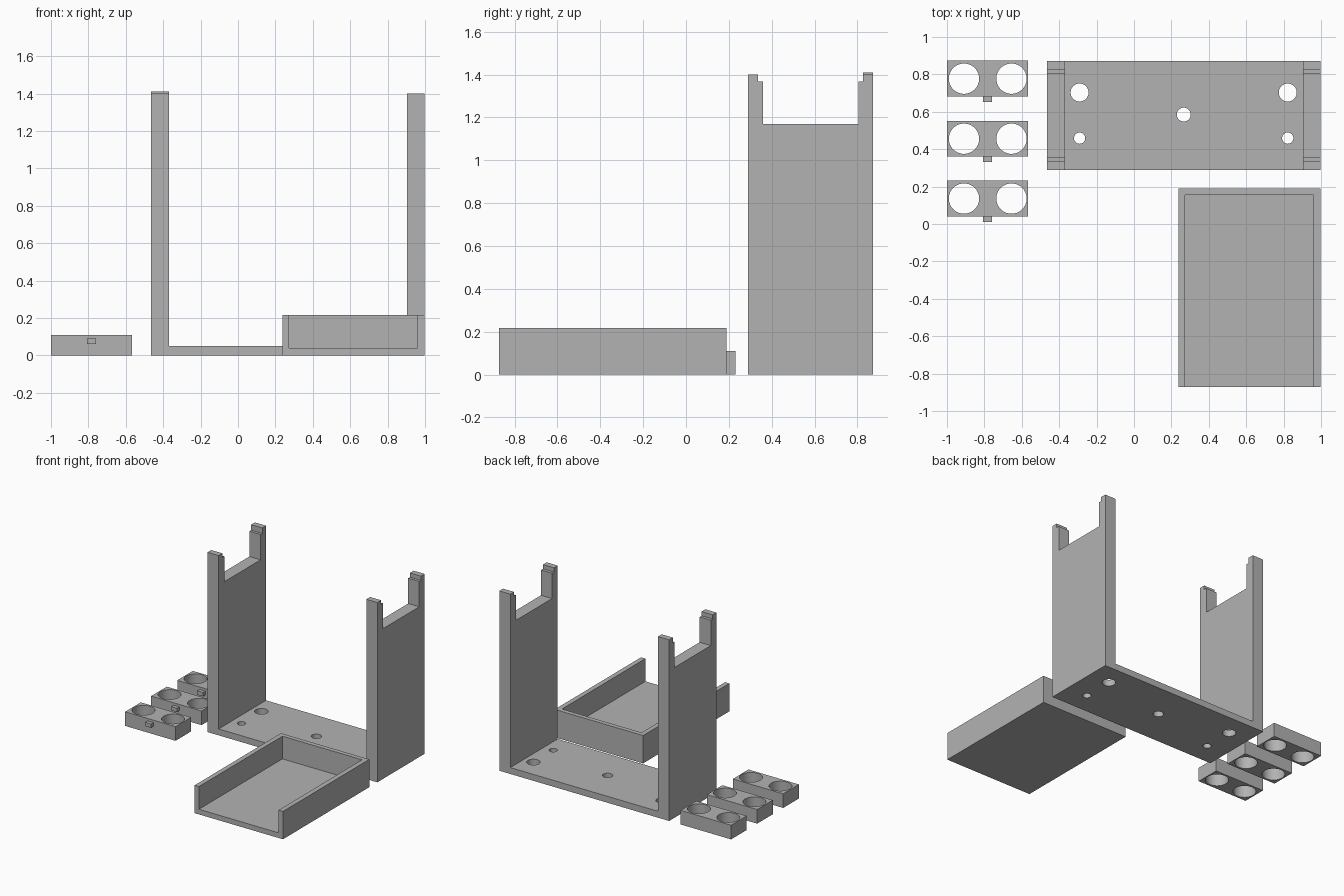
import bpy, bmesh, math
from mathutils import Vector

if "Cube" in bpy.data.objects:
    bpy.data.objects.remove(bpy.data.objects["Cube"])

grey = bpy.data.materials.new("light_grey")
grey.diffuse_color = (0.45, 0.45, 0.45, 1)
grey.use_nodes = True
grey.node_tree.nodes["Principled BSDF"].inputs["Base Color"].default_value = grey.diffuse_color


def prism(name, pts, step):
    """Extrude a closed outline of 3D points along a vector."""
    bm = bmesh.new()
    face = bm.faces.new([bm.verts.new(p) for p in pts])
    out = bmesh.ops.extrude_face_region(bm, geom=[face])["geom"]
    bmesh.ops.translate(bm, vec=Vector(step),
                        verts=[v for v in out if isinstance(v, bmesh.types.BMVert)])
    bmesh.ops.recalc_face_normals(bm, faces=bm.faces)
    me = bpy.data.meshes.new(name)
    bm.to_mesh(me)
    bm.free()
    me.materials.append(grey)
    ob = bpy.data.objects.new(name, me)
    bpy.context.collection.objects.link(ob)
    return ob


def box(name, x0, x1, y0, y1, z0, z1):
    return prism(name, [(x0, y0, z0), (x1, y0, z0), (x1, y1, z0), (x0, y1, z0)],
                 (0, 0, z1 - z0))


def hole(x, y, r):
    n = 64
    ring = [(x + r * math.cos(2 * math.pi * i / n),
             y + r * math.sin(2 * math.pi * i / n), -0.1) for i in range(n)]
    return prism("hole_cutter", ring, (0, 0, 0.4))


def combine(ob, tool, op="DIFFERENCE"):
    """Apply a boolean and discard the tool."""
    mod = ob.modifiers.new("bool", "BOOLEAN")
    mod.operation, mod.solver, mod.object = op, "EXACT", tool
    bpy.context.view_layer.objects.active = ob
    bpy.ops.object.modifier_apply(modifier=mod.name)
    bpy.data.objects.remove(tool)


def smooth(ob):
    bpy.ops.object.select_all(action="DESELECT")
    ob.select_set(True)
    bpy.context.view_layer.objects.active = ob
    bpy.ops.object.shade_smooth_by_angle(angle=math.radians(30))


# U-shaped bracket: base plate with two uprights
outline = [(-0.465, 0), (0.998, 0), (0.998, 1.45), (0.903, 1.45),
           (0.903, 0.05), (-0.369, 0.05), (-0.369, 1.45), (-0.465, 1.45)]
bracket = prism("bracket", [(x, 0.289, z) for x, z in outline], (0, 0.583, 0))

# Stepped notch at the top of each upright; the left rear post is a little taller
for x, rear in ((-0.6, 1.41), (0.8, 1.40)):
    notch = [(0.2, 1.5), (0.2, 1.40), (0.335, 1.40), (0.335, 1.367),
             (0.359, 1.367), (0.359, 1.17), (0.804, 1.17), (0.804, 1.367),
             (0.826, 1.367), (0.826, rear), (0.95, rear), (0.95, 1.5)]
    combine(bracket, prism("notch_cutter", [(x, y, z) for y, z in notch], (0.4, 0, 0)))

# Mounting holes in the base plate
for x in (-0.291, 0.822):
    combine(bracket, hole(x, 0.703, 0.048))
    combine(bracket, hole(x, 0.459, 0.03))
combine(bracket, hole(0.266, 0.585, 0.037))
smooth(bracket)

# Tray, open at the front
tray = box("tray", 0.237, 0.998, -0.872, 0.19, 0, 0.217)
combine(tray, box("tray_cutter", 0.274, 0.96, -1.0, 0.155, 0.04, 0.4))

# Three two-hole blocks, each with a small front tab
for i, y in enumerate((0.136, 0.456, 0.777)):
    block = box(f"holder_block_{i + 1}", -1, -0.566, y - 0.096, y + 0.096, 0, 0.11)
    for x in (-0.909, -0.655):
        combine(block, hole(x, y, 0.081))
    combine(block, box("tab", -0.806, -0.758, y - 0.125, y - 0.09, 0.061, 0.091), "UNION")
    smooth(block)
